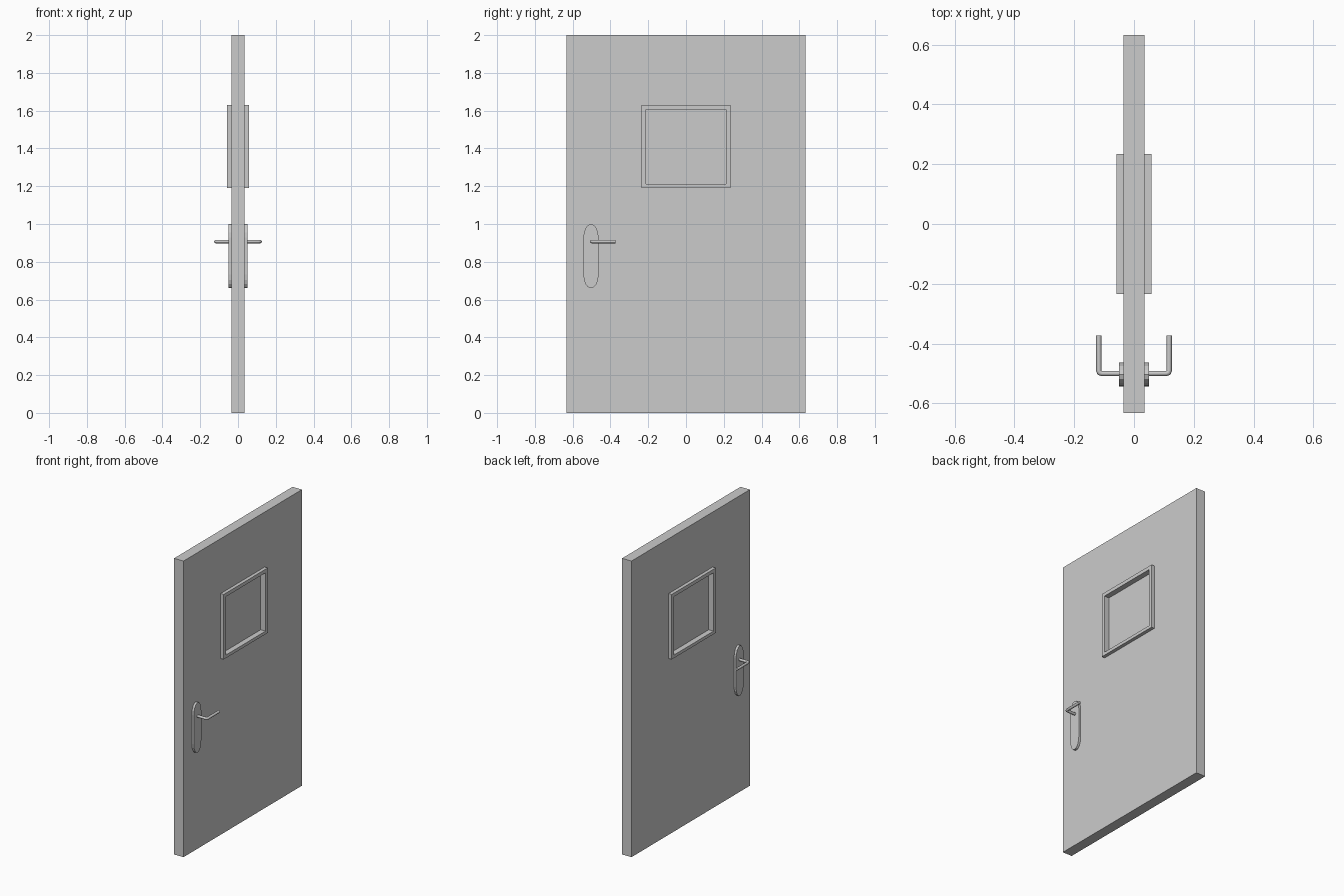
import bpy, bmesh, math

if "Cube" in bpy.data.objects:
    bpy.data.objects.remove(bpy.data.objects["Cube"])

HOLE = (-0.211, 0.211, 1.211, 1.605)   # y0, y1, z0, z1 of the window opening


def add_object(name, bm):
    bmesh.ops.recalc_face_normals(bm, faces=bm.faces)
    mesh = bpy.data.meshes.new(name)
    bm.to_mesh(mesh)
    bm.free()
    ob = bpy.data.objects.new(name, mesh)
    bpy.context.collection.objects.link(ob)
    return ob


def mirror_x(ob):
    mod = ob.modifiers.new("Mirror", 'MIRROR')
    mod.use_mirror_merge = False
    return ob


def rect(r):
    y0, y1, z0, z1 = r
    return [(y0, z0), (y1, z0), (y1, z1), (y0, z1)]


def ring(name, outer, inner, x0, x1):
    """Rectangular ring in the YZ plane, from x0 to x1."""
    bm = bmesh.new()
    loops = [[bm.verts.new((x, y, z)) for y, z in rect(r)]
             for r, x in ((outer, x0), (outer, x1), (inner, x1), (inner, x0))]
    for a in range(4):
        la, lb = loops[a], loops[(a + 1) % 4]
        for i in range(4):
            j = (i + 1) % 4
            bm.faces.new((la[i], la[j], lb[j], lb[i]))
    return add_object(name, bm)


def prism(name, outline, x0, x1):
    """Extrude a YZ outline along x."""
    bm = bmesh.new()
    face = bm.faces.new([bm.verts.new((x0, y, z)) for y, z in outline])
    res = bmesh.ops.extrude_face_region(bm, geom=[face])
    verts = [v for v in res["geom"] if isinstance(v, bmesh.types.BMVert)]
    bmesh.ops.translate(bm, verts=verts, vec=(x1 - x0, 0, 0))
    return add_object(name, bm)


# Door leaf with window opening, and the recessed pane
ring("door_leaf", (-0.632, 0.632, 0.0, 2.0), HOLE, -0.035, 0.035)
prism("window_pane", rect(HOLE), -0.022, 0.022)

# Window trim on both sides
mirror_x(ring("window_trim", (-0.235, 0.235, 1.19, 1.629), HOLE, 0.035, 0.058))

# Handle back plates: straight sides with stretched round ends
cy, half_w, end_h = -0.503, 0.04, 0.072
outline = []
for zc, start in ((0.928, 0.0), (0.732, math.pi)):
    for i in range(9):
        a = start + math.pi * i / 8
        outline.append((cy + half_w * math.cos(a), zc + end_h * math.sin(a)))
mirror_x(prism("handle_plate", outline, 0.035, 0.05))

# Bent lever handles
curve = bpy.data.curves.new("lever", 'CURVE')
curve.dimensions = '3D'
curve.bevel_depth = 0.009
curve.bevel_resolution = 2
curve.use_fill_caps = True
path = [(0.04, -0.5), (0.108, -0.5), (0.1155, -0.4975), (0.118, -0.49), (0.118, -0.373)]
spline = curve.splines.new('POLY')
spline.points.add(len(path) - 1)
for p, (x, y) in zip(spline.points, path):
    p.co = (x, y, 0.907, 1)
tmp = bpy.data.objects.new("lever_path", curve)
bpy.context.collection.objects.link(tmp)
bpy.context.view_layer.update()
mesh = bpy.data.meshes.new_from_object(tmp.evaluated_get(bpy.context.evaluated_depsgraph_get()))
bpy.data.objects.remove(tmp)
lever = bpy.data.objects.new("lever_handle", mesh)
bpy.context.collection.objects.link(lever)
mirror_x(lever)
